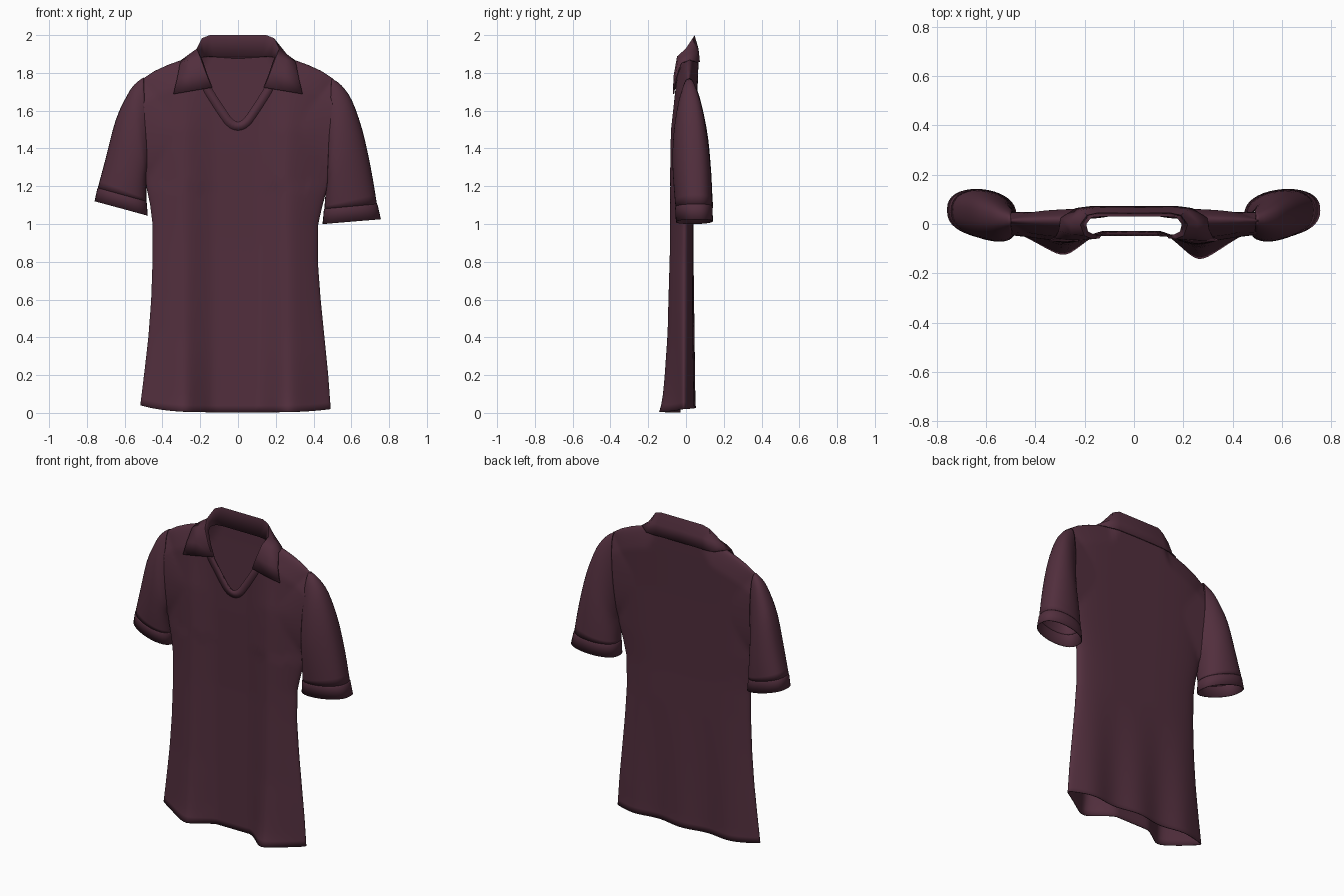
import bpy, bmesh, math

if "Cube" in bpy.data.objects:
    bpy.data.objects.remove(bpy.data.objects["Cube"])

plum = bpy.data.materials.new("dark plum fabric")
plum.diffuse_color = (0.084, 0.028, 0.047, 1)
plum.use_nodes = True
plum.node_tree.nodes["Principled BSDF"].inputs["Base Color"].default_value = plum.diffuse_color


def lerp(table, v):
    """Piecewise linear lookup in a list of (key, value)."""
    if v <= table[0][0]:
        return table[0][1]
    for (a, p), (b, q) in zip(table, table[1:]):
        if v <= b:
            return p + (q - p) * (v - a) / (b - a)
    return table[-1][1]


def finish(name, bm, thick, angle=40):
    bmesh.ops.remove_doubles(bm, verts=bm.verts, dist=0.0008)
    bmesh.ops.recalc_face_normals(bm, faces=bm.faces)
    me = bpy.data.meshes.new(name)
    bm.to_mesh(me)
    bm.free()
    me.materials.append(plum)
    ob = bpy.data.objects.new(name, me)
    bpy.context.collection.objects.link(ob)
    bpy.ops.object.select_all(action='DESELECT')
    ob.select_set(True)
    bpy.context.view_layer.objects.active = ob
    bpy.ops.object.shade_smooth_by_angle(angle=math.radians(angle))
    mod = ob.modifiers.new("cloth thickness", 'SOLIDIFY')
    mod.thickness = thick
    mod.offset = 0
    return ob


def add_grid(bm, rows, closed=False):
    """Skin a list of equally long point rows."""
    vs = [[bm.verts.new(p) for p in r] for r in rows]
    n = len(rows[0])
    for a, b in zip(vs, vs[1:]):
        for i in range(n if closed else n - 1):
            j = (i + 1) % n
            bm.faces.new((a[i], a[j], b[j], b[i]))


# Silhouette tables of the torso
LEFT = [(0, .52), (.2, .495), (.4, .472), (.6, .457), (.8, .45), (1, .45), (1.1, .462), (1.2, .483), (1.4, .5), (1.77, .51)]
RIGHT = [(0, .49), (.2, .475), (.4, .455), (.6, .435), (.8, .42), (1, .422), (1.1, .445), (1.2, .473), (1.4, .49), (1.77, .505)]
SHOULDER = [(0, 2.2), (.16, 2.0), (.22, 1.89), (.30, 1.865), (.37, 1.84), (.44, 1.808), (.48, 1.782), (.51, 1.762)]
NECK = [(0, 1.54), (.015, 1.543), (.035, 1.56), (.08, 1.625), (.14, 1.72), (.2, 1.87), (.22, 1.89)]
FRONT = [(0, -.03), (.9, -.034), (1.4, -.044), (1.9, -.046)]
FOLD = [(0, .112), (.1, .095), (.2, .085), (.4, .07), (1, .052), (1.5, .036), (1.72, .01), (1.8, 0)]
BACK = [(0, .036), (1, .038), (1.5, .05), (1.8, .062), (1.9, .064)]


def sheet_y(u, x, z, front):
    """Depth of the front or back sheet."""
    mid = -0.012 + 0.032 * (max(z, 0) / 1.9) ** 3
    if front:
        # one long soft drape on each side of the chest
        d = x - .27 if x > 0 else -x - .29
        w = .13 if d < 0 else .24
        amp = lerp(FOLD, z) * (1.0 if x > 0 else .85)
        r = (math.sqrt(d * d + .0016) - .04) / w
        y = lerp(FRONT, z) - amp * max(0, 1 - r) ** 1.4
    else:
        y = lerp(BACK, z) + 0.012 * math.cos(18 * x) * max(0, 1 - z / .8)
    side = 0.9 * math.sqrt(max(0, 1 - ((z - 1.5) / .27) ** 2))
    c = max(math.sqrt(max(0, 1 - u ** 4)), side)
    top = math.sqrt(min(1, max(0, (lerp(SHOULDER, abs(x)) - z) / .13)))
    step = 1.04 if z < 0.04 else 1.0     # turned hem
    return mid + (y - mid) * c * top * step


# Torso: front and back sheets joined at sides and shoulders
bm = bmesh.new()
COLS, ROWS = 72, 56
for front in (True, False):
    rows = []
    for r in range(ROWS + 2):
        row = []
        for k in range(COLS + 1):
            u = math.sin(math.pi / 2 * (2 * k / COLS - 1) * 0.999999)
            if k in (0, COLS):
                u = round(u)
            W = LEFT if u < 0 else RIGHT
            xt = abs(u) * W[-1][1]
            top = lerp(SHOULDER, xt)
            if xt < .22:
                top = lerp(NECK, xt) if front else 1.875 + .015 * xt / .22
            edge = .04 if u < 0 else .02
            bot = (.003 if front else .025)
            bot += (edge - bot) * abs(u) ** 4
            if r < 2:
                z = bot + .036 * r
            else:
                s = (r - 1) / ROWS
                z = bot + .042 + (top - bot - .042) * (1 - (1 - s) ** 1.5)
            x = u * lerp(W, z)
            row.append((x, sheet_y(u, x if z < 1.2 else u * W[-1][1], z, front), z))
        rows.append(row)
    add_grid(bm, rows)
finish("shirt_body", bm, 0.005, 110)

# Sleeves: rings given by outer x,z / inner x,z / front y, back y
R_SLEEVE = [(.495, 1.768, .475, 1.25, -.042, .052), (.545, 1.733, .475, 1.235, -.058, .076),
            (.60, 1.655, .475, 1.22, -.066, .098), (.655, 1.5, .47, 1.19, -.068, .118),
            (.70, 1.3, .464, 1.14, -.062, .13), (.733, 1.105, .46, 1.08, -.052, .135)]
R_CUFF = [(.733, 1.105, .46, 1.08, -.052, .135), (.737, 1.10, .457, 1.075, -.054, .137),
          (.754, 1.025, .45, 1.0, -.05, .139)]
L_SLEEVE = [(-.50, 1.773, -.48, 1.29, -.042, .052), (-.545, 1.738, -.485, 1.275, -.058, .076),
            (-.585, 1.68, -.487, 1.26, -.066, .094), (-.645, 1.55, -.488, 1.23, -.068, .116),
            (-.70, 1.34, -.488, 1.18, -.062, .13), (-.74, 1.19, -.488, 1.12, -.052, .135)]
L_CUFF = [(-.74, 1.19, -.488, 1.12, -.052, .135), (-.743, 1.185, -.486, 1.115, -.054, .137),
          (-.757, 1.12, -.48, 1.045, -.05, .139)]


def ring(ox, oz, ix, iz, yf, yb, n=36):
    pts = []
    for i in range(n):
        a = 2 * math.pi * i / n
        c = math.cos(a)
        s = math.copysign(abs(math.sin(a)) ** .8, math.sin(a))
        w = (1 + c) / 2
        y = (yf + yb) / 2 + (yb - yf) / 2 * s + .012 * c
        pts.append((ix + (ox - ix) * w, y, iz + (oz - iz) * w))
    return pts


def sub(rings):
    """Insert smooth (Catmull-Rom) in-between rings."""
    out = []
    for i in range(len(rings) - 1):
        p = [rings[max(0, min(len(rings) - 1, i + d))] for d in (-1, 0, 1, 2)]
        for t in (0, .33, .67):
            out.append([.5 * (2 * b + (c - a) * t + (2 * a - 5 * b + 4 * c - d) * t * t
                              + (3 * b - a - 3 * c + d) * t ** 3) for a, b, c, d in zip(*p)])
    return out + [rings[-1]]


for side, sleeve, cuff in (("right", R_SLEEVE, R_CUFF), ("left", L_SLEEVE, L_CUFF)):
    bm = bmesh.new()
    add_grid(bm, [ring(*r) for r in sub(sleeve)], closed=True)
    finish(side + "_sleeve", bm, 0.005)
    bm = bmesh.new()
    add_grid(bm, [ring(*r) for r in cuff], closed=True)
    finish(side + "_cuff", bm, 0.005)

# Neck band: thin strip following the V neckline
bm = bmesh.new()
inner, outer = [], []
for k in range(-20, 21):
    x = k * .0095
    z = lerp(NECK, abs(x))
    dx = .012
    dz = lerp(NECK, abs(x + dx)) - lerp(NECK, abs(x - dx))
    l = math.hypot(2 * dx, dz)
    for lst, off in ((inner, 0), (outer, .045)):
        px, pz = x + off * dz / l, z - off * 2 * dx / l
        lst.append((px, sheet_y(px / .505, px, pz, True) - .003, pz))
add_grid(bm, [inner, outer])
finish("neck_band", bm, 0.002)

# Collar: stations of inner edge, fold and outer edge, from back centre to tip
HALF = [((0, .034, 1.888), (0, .045, 1.997), (0, .07, 1.86)),
        ((.13, .034, 1.888), (.148, .045, 1.997), (.17, .07, 1.858)),
        ((.175, .03, 1.885), (.19, .036, 1.98), (.235, .062, 1.855)),
        ((.197, .0, 1.88), (.218, .0, 1.925), (.295, .025, 1.868)),
        ((.19, -.03, 1.865), (.203, -.045, 1.885), (.305, -.025, 1.853)),
        ((.165, -.042, 1.79), (.172, -.058, 1.80), (.322, -.056, 1.77)),
        ((.138, -.046, 1.722), (.142, -.056, 1.722), (.342, -.066, 1.688))]
stations = [[(-x, y, z) for x, y, z in s] for s in HALF[:0:-1]] + [list(s) for s in HALF]
bm = bmesh.new()
rows = []
for a, f, b in stations:
    m = [(p + q) / 2 for p, q in zip(f, b)]
    m[1] += .005 if m[1] > .03 else -.005     # soft roll of the leaf
    rows.append([a, f, m, b])
add_grid(bm, rows)
finish("collar", bm, 0.007, 50)
